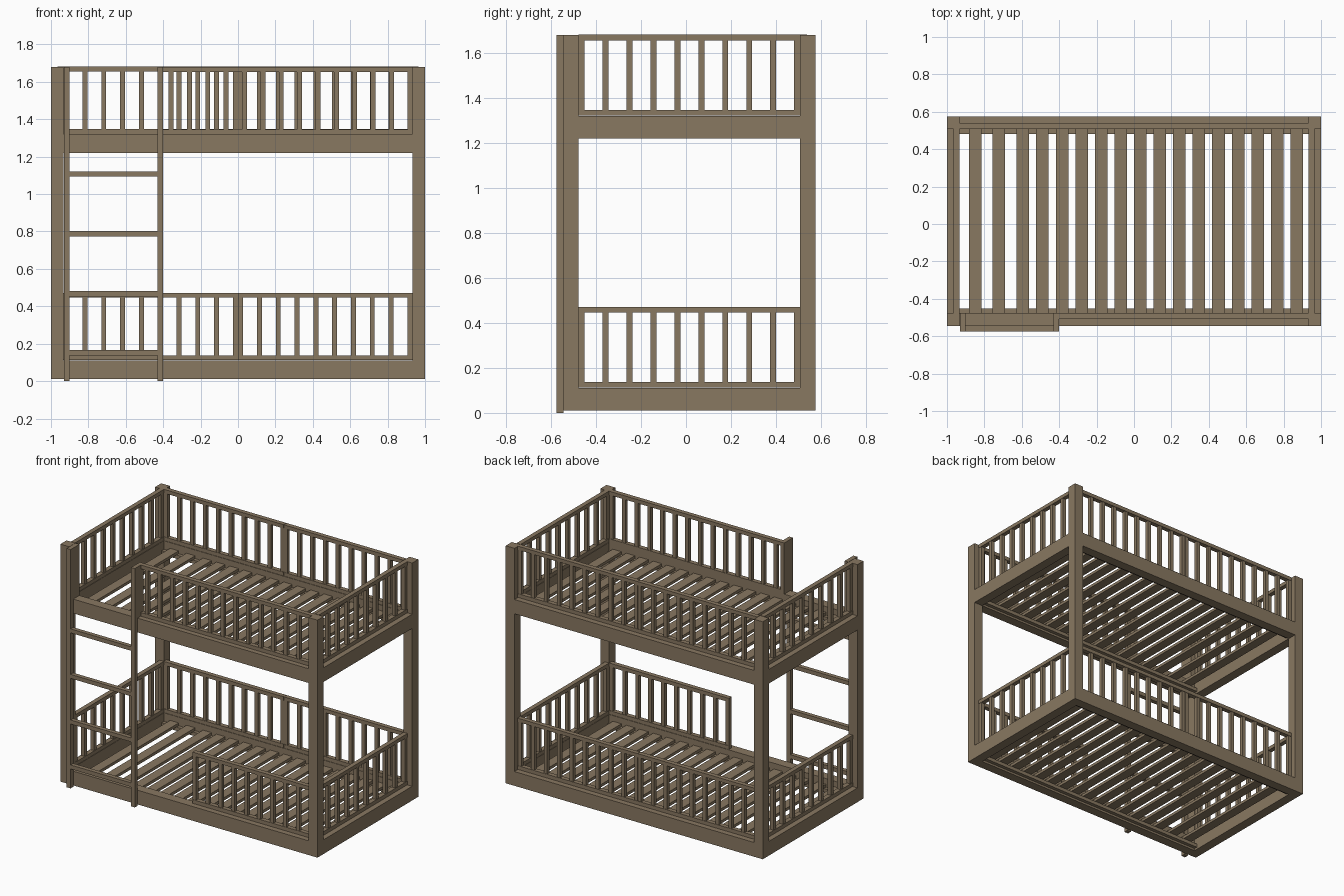
import bpy
import bmesh
from mathutils import Matrix, Vector

if "Cube" in bpy.data.objects:
    bpy.data.objects.remove(bpy.data.objects["Cube"], do_unlink=True)

wood = bpy.data.materials.new("brown_wood")
wood.use_nodes = True
WOOD = (0.25, 0.188, 0.12, 1)
wood.diffuse_color = WOOD
wood.node_tree.nodes["Principled BSDF"].inputs["Base Color"].default_value = WOOD


def build(name, boxes):
    """One object from boxes given as (x range, y range, z range)."""
    bm = bmesh.new()
    for ranges in boxes:
        mid = Vector([(a + b) / 2 for a, b in ranges])
        size = [abs(b - a) for a, b in ranges]
        bmesh.ops.create_cube(bm, size=1, matrix=Matrix.Translation(mid) @ Matrix.Diagonal((*size, 1)))
    mesh = bpy.data.meshes.new(name)
    bm.to_mesh(mesh)
    bm.free()
    mesh.materials.append(wood)
    obj = bpy.data.objects.new(name, mesh)
    bpy.context.collection.objects.link(obj)


def spread(a, b, count):
    return [a + (b - a) * i / (count - 1) for i in range(count)]


def around(c, width):
    return (c - width / 2, c + width / 2)


FRONT, BACK, POST = -0.545, 0.575, 0.068
IN_X, IN_FRONT, IN_BACK = 1 - POST, FRONT + POST, BACK - POST
TOP, BAR, RAIL, DEPTH = 1.68, 0.026, 0.026, 0.032


def guard(name, axis, span, inner, sign, z, bars):
    """Railing panel: bottom rail, top rail and upright bars on the inner edge of a side board."""
    across = sorted((inner, inner + sign * DEPTH))
    mid = sum(across) / 2
    parts = [(span, across, (z, z + RAIL)), (span, across, (z + 0.36 - RAIL, z + 0.36))]
    parts += [(around(c, BAR), around(mid, BAR), (z + RAIL, z + 0.36 - RAIL)) for c in bars]
    if axis == "y":
        parts = [(b, a, c) for a, b, c in parts]
    build(name, parts)


# Corner posts
build("corner_posts", [(x, y, (0.01, TOP))
                       for x in ((-1, -IN_X), (IN_X, 1))
                       for y in ((FRONT, IN_FRONT), (IN_BACK, BACK))])

slat_x = [-0.85, -0.722] + spread(-0.594, 0.87, 15)
half_bars = spread(0.014, 0.919, 10)
end_bars = spread(IN_FRONT + BAR / 2, IN_BACK - BAR / 2, 10)

for level, z in (("lower", 0.01), ("upper", 1.22)):
    top = z + 0.1
    # Side boards of the bed frame
    build(level + "_long_boards", [((-IN_X, IN_X), y, (z, top))
                                   for y in ((FRONT, IN_FRONT), (IN_BACK, BACK))])
    build(level + "_end_boards", [(x, (IN_FRONT, IN_BACK), (z, top))
                                  for x in ((-1, -IN_X), (IN_X, 1))])
    # Slats and the bearers beneath them
    build(level + "_slats", [(around(x, 0.067), (IN_FRONT, IN_BACK), (z + 0.04, z + 0.06))
                             for x in slat_x])
    build(level + "_bearers", [((-IN_X, IN_X), y, (z + 0.015, z + 0.04))
                               for y in ((IN_FRONT, IN_FRONT + 0.025), (IN_BACK - 0.025, IN_BACK))])
    # Railings at both ends and in two halves along the back
    guard_z = top + 0.002
    for side, s in (("right", -1), ("left", 1)):
        guard(f"{level}_{side}_end_railing", "y", (IN_FRONT, IN_BACK), s * IN_X, s, guard_z, end_bars)
        span = sorted((s * 0.001, s * IN_X))
        guard(f"{level}_{side}_back_railing", "x", span, IN_BACK, 1, guard_z,
              [s * c for c in half_bars])

# Front railings: half length below, up to the ladder above
guard("lower_front_railing", "x", (0.001, IN_X), IN_FRONT, -1, 0.112, half_bars)
guard("upper_front_railing", "x", (-0.40, IN_X), IN_FRONT, -1, 1.32, spread(-0.358, 0.919, 14))

# Ladder uprights, the blocks behind them at the top, and the steps
ladder_y = (-0.575, FRONT)
uprights = ((-0.93, -0.90), (-0.43, -0.40))
build("ladder_uprights", [(x, ladder_y, (0, TOP)) for x in uprights])
build("ladder_top_blocks", [(x, (FRONT, IN_FRONT), (1.32, TOP)) for x in uprights])
build("ladder_steps", [((-0.90, -0.43), ladder_y, (z, z + 0.028))
                       for z in (0.137, 0.453, 0.774, 1.094)])
